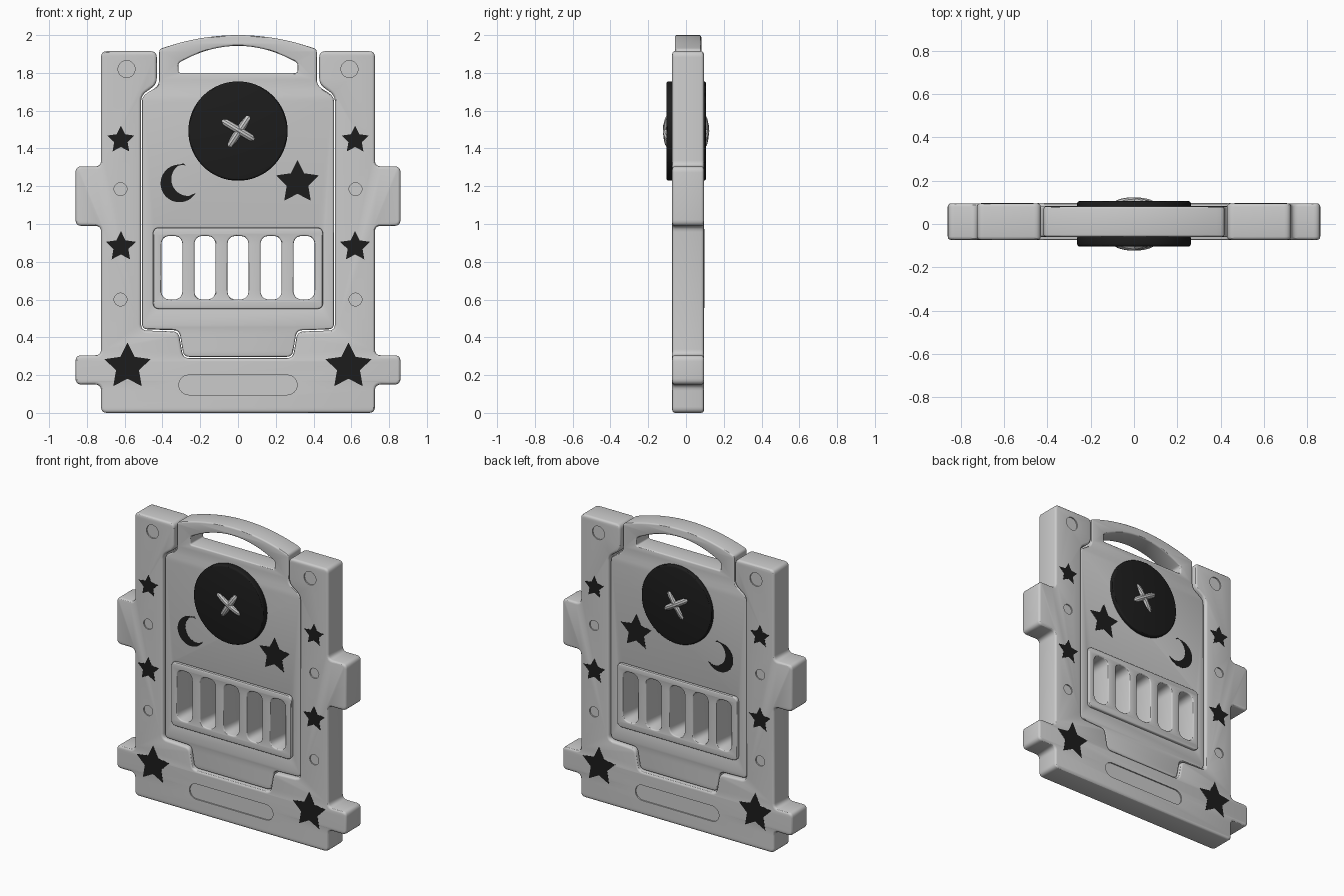
import bpy, bmesh
from math import sin, cos, pi, radians
from mathutils import Vector

if "Cube" in bpy.data.objects:
    bpy.data.objects.remove(bpy.data.objects["Cube"])

CY = 0.011          # middle of the body thickness
FRAME_T, PANEL_T = 0.084, 0.070

dark = bpy.data.materials.new("dark")
dark.diffuse_color = (0.012, 0.012, 0.012, 1)
dark.use_nodes = True
dark.node_tree.nodes["Principled BSDF"].inputs["Base Color"].default_value = dark.diffuse_color


def select_only(o):
    bpy.ops.object.select_all(action='DESELECT')
    o.select_set(True)
    bpy.context.view_layer.objects.active = o


def finish(o, mat=None):
    if mat:
        o.data.materials.clear()
        o.data.materials.append(mat)
    select_only(o)
    bpy.ops.object.shade_smooth_by_angle(angle=radians(30))


def mirrored(half):
    return half + [(-x, z) for x, z in reversed(half) if x > 1e-6]


def rounded(pts, r, seg=5):
    out, n = [], len(pts)
    for i in range(n):
        a, p, b = (Vector(pts[(i + k) % n]) for k in (-1, 0, 1))
        da, db = a - p, b - p
        if (-da).angle(db) < radians(18):
            out.append(p)
            continue
        k = min(r, 0.45 * da.length, 0.45 * db.length)
        s, e = p + da.normalized() * k, p + db.normalized() * k
        for j in range(seg + 1):
            t = j / seg
            out.append(s * (1 - t) ** 2 + p * 2 * t * (1 - t) + e * t * t)
    return out


def rect(x0, x1, z0, z1, r):
    return rounded([(x0, z0), (x1, z0), (x1, z1), (x0, z1)], r, 8)


def circle(x, z, r, n=32):
    return [(x + r * cos(2 * pi * i / n), z + r * sin(2 * pi * i / n)) for i in range(n)]


def capsule(hx, z, r, n=12):
    right = [(hx - r + r * cos(a), z + r * sin(a)) for a in [-pi / 2 + pi * i / n for i in range(n + 1)]]
    return right + [(-x, 2 * z - zz) for x, zz in right]


def star(x, z, r):
    return [(x + q * sin(i * pi / 5), z + q * cos(i * pi / 5))
            for i in range(10) for q in [r if i % 2 == 0 else r * 0.5]]


def slab(name, loops, half, y=CY, bevel=0.0, mat=None):
    """Filled XZ outlines (inner loops become holes) extruded along y."""
    cu = bpy.data.curves.new(name, 'CURVE')
    cu.dimensions, cu.fill_mode = '2D', 'BOTH'
    cu.extrude, cu.bevel_depth, cu.offset = half - bevel, bevel, -bevel
    cu.bevel_resolution = 2
    for pts in loops:
        s = cu.splines.new('POLY')
        s.points.add(len(pts) - 1)
        for q, p in zip(s.points, pts):
            q.co = (p[0], p[1], 0, 1)
        s.use_cyclic_u = True
    o = bpy.data.objects.new(name, cu)
    bpy.context.collection.objects.link(o)
    o.location.y, o.rotation_euler.x = y, pi / 2
    select_only(o)
    bpy.ops.object.convert(target='MESH')
    o = bpy.context.object
    bm = bmesh.new()
    bm.from_mesh(o.data)
    bmesh.ops.remove_doubles(bm, verts=bm.verts, dist=1e-5)
    bmesh.ops.recalc_face_normals(bm, faces=bm.faces)
    bm.to_mesh(o.data)
    bm.free()
    finish(o, mat)
    return o


# Outer frame with side tabs, open at the top
seam = [(0.43, 1.74), (0.513, 1.68), (0.513, 0.437), (0.315, 0.43), (0.29, 0.29)]
outline = [(0.725, 0), (0.725, 0.15), (0.86, 0.15), (0.86, 0.305), (0.725, 0.305),
           (0.725, 0.99), (0.86, 0.99), (0.86, 1.305), (0.725, 1.305), (0.725, 1.915), (0.43, 1.915)]
frame = slab("frame", [rounded(mirrored(outline + seam), 0.032)], FRAME_T, bevel=0.015)

# Shallow round dimples and the long slot on both faces of the frame
dimples = [circle(s * x, z, r) for s in (1, -1)
           for x, z, r in ((0.59, 1.82, 0.045), (0.622, 1.185, 0.034), (0.622, 0.6, 0.034))]
dimples.append(capsule(0.313, 0.148, 0.052))
for side in (-1, 1):
    cutter = slab("recess_cutter", dimples, 0.02, CY + side * (FRAME_T + 0.012))
    cutter.hide_render = True
    m = frame.modifiers.new("recess", 'BOOLEAN')
    m.operation, m.object, m.solver = 'DIFFERENCE', cutter, 'EXACT'
    select_only(frame)
    bpy.ops.object.modifier_apply(modifier=m.name)
    bpy.data.objects.remove(cutter)
finish(frame)

# Centre panel with the arched carry handle
N = 12
arch = [(0.417 * (1 - i / N), 2 - 0.075 * (1 - i / N) ** 2) for i in range(N + 1)]
panel_half = [(0.287, 0.297), (0.311, 0.437), (0.508, 0.443), (0.508, 1.675), (0.417, 1.735)] + arch
grip = [(0.315, 1.80)] + [(0.315 * (1 - i / N), 1.943 - 0.09 * (1 - i / N) ** 2) for i in range(N + 1)]
slab("handle_panel", [rounded(mirrored(panel_half), 0.03), rounded(mirrored(grip), 0.012),
                      rect(-0.447, 0.447, 0.553, 0.977, 0.03)], PANEL_T, bevel=0.01)

# Vent plate with five slots
slots = [rect(x - 0.056, x + 0.056, 0.60, 0.937, 0.05) for x in (-0.35, -0.175, 0, 0.175, 0.35)]
slab("vent_plate", [rect(-0.45, 0.45, 0.55, 0.98, 0.035)] + slots, 0.086, bevel=0.008)

# Star and moon inlays, showing on both faces
slab("frame_stars", [star(s * x, z, r) for s in (1, -1)
                     for x, z, r in ((0.62, 1.445, 0.075), (0.62, 0.88, 0.083), (0.585, 0.245, 0.128))],
     FRAME_T + 0.0015, mat=dark)
slab("panel_star", [star(0.315, 1.22, 0.12)], PANEL_T + 0.0015, mat=dark)
moon_out = [(-0.31 + 0.1 * cos(a), 1.215 + 0.1 * sin(a)) for a in [radians(70 + 260 * i / 24) for i in range(25)]]
moon_in = [(-0.265 + 0.088 * cos(a), 1.237 + 0.088 * sin(a))
           for a in [radians(275 - 170 * i / 16) for i in range(17)]]
slab("panel_moon", [moon_out + moon_in], PANEL_T + 0.0015, mat=dark)


# Stitch thread: an arc rising out of one button hole into the opposite one
def thread(name, a, b, y0, rise):
    cu = bpy.data.curves.new(name, 'CURVE')
    cu.dimensions, cu.bevel_depth, cu.bevel_resolution, cu.use_fill_caps = '3D', 0.021, 3, True
    s = cu.splines.new('POLY')
    n = 16
    s.points.add(n)
    for i, q in enumerate(s.points):
        t = i / n
        q.co = (a[0] + (b[0] - a[0]) * t, y0 + rise * sin(pi * t) ** 0.6 if 0 < i < n else y0,
                a[1] + (b[1] - a[1]) * t, 1)
    o = bpy.data.objects.new(name, cu)
    bpy.context.collection.objects.link(o)
    select_only(o)
    bpy.ops.object.convert(target='MESH')
    finish(bpy.context.object)


# Big button and crossed stitches on each face
for side, tag in ((-1, "front"), (1, "back")):
    face = -0.104 if side < 0 else 0.106
    slab(tag + "_button", [circle(0, 1.492, 0.263, 64)], 0.025, face - side * 0.025, 0.012, dark)
    reach = side * 0.124 - side * 0.021 - (face - side * 0.02)
    thread(tag + "_stitch_over", (-0.078, 1.545), (0.08, 1.45), face - side * 0.02, reach)
    thread(tag + "_stitch_under", (0.055, 1.565), (-0.045, 1.415), face - side * 0.02, reach * 0.85)
